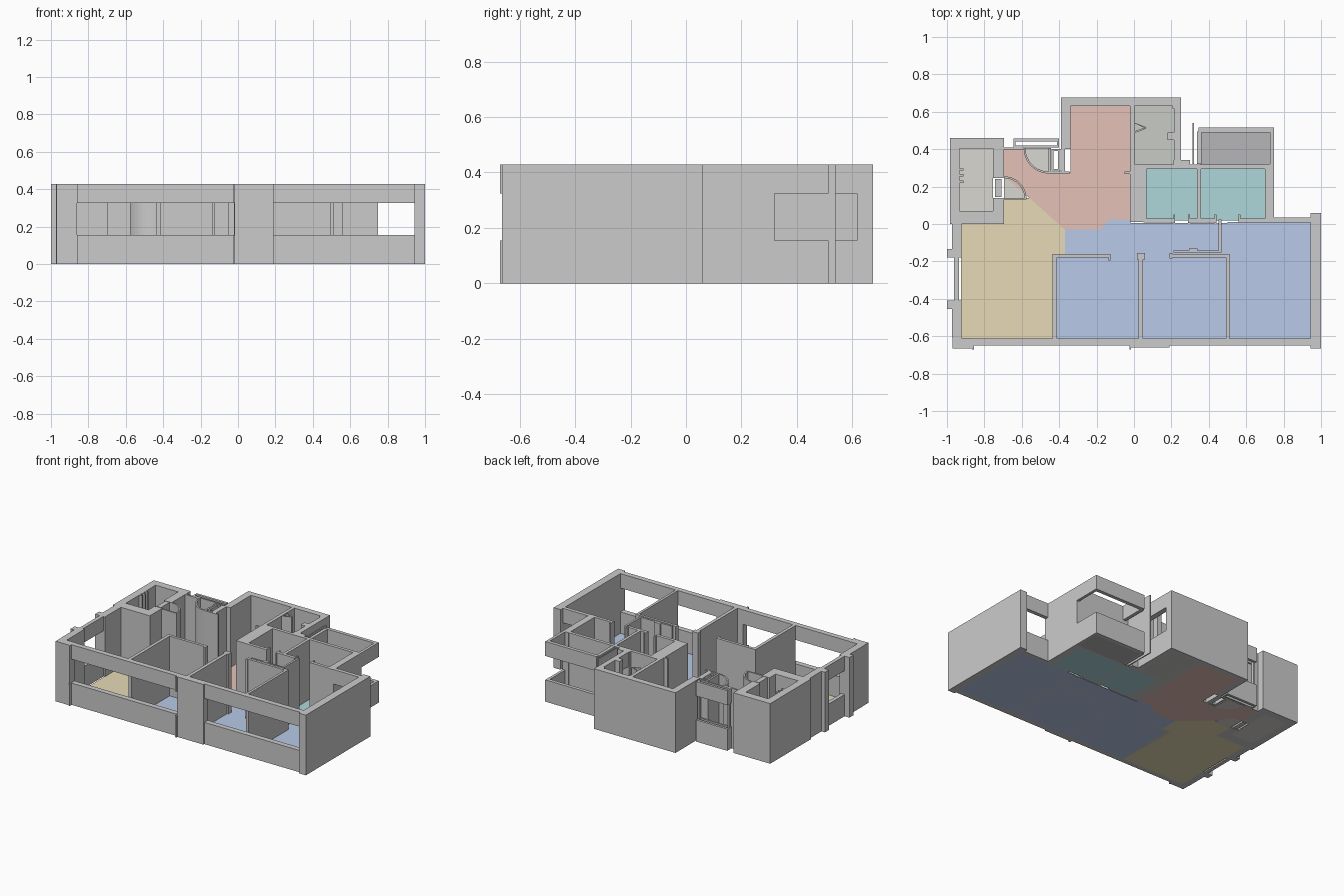
import bpy, bmesh, math

if "Cube" in bpy.data.objects:
    bpy.data.objects.remove(bpy.data.objects["Cube"])

H, SILL, HEAD = 0.428, 0.155, 0.325   # wall height, window bottom, window top


def prism(name, pts, z0=0.0, z1=H, mat=None):
    """Extrude a plan outline between two heights."""
    bm = bmesh.new()
    face = bm.faces.new([bm.verts.new((x, y, z0)) for x, y in pts])
    top = bmesh.ops.extrude_face_region(bm, geom=[face])["geom"]
    verts = [v for v in top if isinstance(v, bmesh.types.BMVert)]
    bmesh.ops.translate(bm, verts=verts, vec=(0, 0, z1 - z0))
    bmesh.ops.recalc_face_normals(bm, faces=bm.faces)
    me = bpy.data.meshes.new(name)
    bm.to_mesh(me)
    bm.free()
    if mat:
        me.materials.append(mat)
    ob = bpy.data.objects.new(name, me)
    bpy.context.collection.objects.link(ob)
    return ob


def rect(x0, x1, y0, y1):
    return [(x0, y0), (x1, y0), (x1, y1), (x0, y1)]


def wall(name, *r):
    prism(name, rect(*r))


def window(name, *r):
    prism(name + "_sill", rect(*r), 0, SILL)
    prism(name + "_lintel", rect(*r), HEAD, H)


def floor(name, pts, mat):
    prism(name, pts, 0.0, 0.003, mat)


def color(name, rgb):
    m = bpy.data.materials.new(name)
    m.diffuse_color = (*rgb, 1)
    m.use_nodes = True
    m.node_tree.nodes["Principled BSDF"].inputs["Base Color"].default_value = m.diffuse_color
    return m


def quarter_wall(name, cx, cy, r, a0, t=0.01):
    """Thin curved wall over a quarter circle."""
    angs = [math.radians(a0 + 90 * i / 10) for i in range(11)]
    outer = [(cx + r * math.cos(a), cy + r * math.sin(a)) for a in angs]
    inner = [(cx + (r - t) * math.cos(a), cy + (r - t) * math.sin(a)) for a in angs]
    prism(name, outer + inner[::-1])
    floor(name + "_floor", [(cx, cy)] + outer, stone)


yellow = color("yellow_floor", (0.80, 0.70, 0.47))
red = color("red_floor", (0.78, 0.54, 0.48))
blue = color("blue_floor", (0.48, 0.59, 0.81))
teal = color("teal_floor", (0.42, 0.68, 0.70))
dark = color("balcony_grey", (0.47, 0.47, 0.48))
stone = color("stone_grey", (0.70, 0.68, 0.63))
green_grey = color("green_grey", (0.58, 0.60, 0.56))

# Floors
floor("living_floor", [(-.925, 0), (-.695, 0), (-.695, .14), (-.56, .14), (-.37, -.03),
                       (-.37, -.16), (-.43, -.16), (-.43, -.615), (-.925, -.615)], yellow)
floor("hall_floor", [(-.34, .635), (-.02, .635), (-.02, .025), (-.13, .025), (-.18, -.03),
                     (-.37, -.03), (-.56, .14), (-.695, .255), (-.695, .4), (-.59, .4),
                     (-.55, .31), (-.455, .275), (-.34, .275)], red)
floor("corridor_floor", [(-.37, -.03), (-.18, -.03), (-.13, .025), (-.02, .025), (-.02, .005),
                         (.505, .005), (.505, -.165), (-.37, -.165)], blue)
floor("bedroom_floor_a", rect(-.415, .03, -.615, -.165), blue)
floor("bedroom_floor_b", rect(.04, .5, -.615, -.165), blue)
floor("bedroom_floor_c", rect(.5, .95, -.615, .01), blue)
floor("bath_floor_a", rect(.06, .34, .02, .3), teal)
floor("bath_floor_b", rect(.355, .705, .02, .3), teal)
floor("balcony_floor", rect(.355, .735, .315, .495), dark)
floor("lobby_floor", rect(0, .215, .315, .64), green_grey)
floor("shaft_floor", rect(-.935, -.755, .07, .405), stone)

# Front facade
wall("front_left_pier", -.97, -.86, -.665, -.61)
window("front_window_left", -.86, -.02, -.65, -.612)
wall("front_middle_pier", -.02, .19, -.66, -.612)
window("front_window_right", .19, .945, -.65, -.612)
for i, x in enumerate((-.865, -.025)):
    window(f"front_fin_{i}", x, x + .01, -.672, -.64)

# East side
wall("east_wall", .945, 1.0, -.665, .06)
window("rear_bedroom_window", .745, .945, .008, .035)
wall("bath_east_wall", .70, .748, .005, .32)

# West side
wall("west_wall_front", -.972, -.922, -.61, -.41)
wall("west_wall_rear", -.972, -.922, -.18, 0)
window("west_window", -.962, -.935, -.41, -.18)
wall("west_nib_front", -1.0, -.965, -.455, -.41)
wall("west_nib_rear", -1.0, -.965, -.18, -.135)

# Shaft at the rear left
wall("shaft_west_lower", -.985, -.932, 0, .19)
wall("shaft_west_upper", -.985, -.932, .19, .46)
wall("shaft_south", -.932, -.695, 0, .07)
wall("shaft_north", -.932, -.695, .405, .46)
wall("shaft_east_lower", -.755, -.695, .07, .14)
wall("shaft_east_upper", -.755, -.695, .245, .405)
wall("shaft_door", -.742, -.708, .145, .24)
for y in (.22, .255, .285):
    wall("shaft_rail", -.932, -.912, y, y + .012)

# Rear entry window with curved door screens
window("entry_window_outer", -.645, -.4, .44, .457)
window("entry_window_inner", -.645, -.4, .41, .42)
for x in (-.645, -.412):
    wall("entry_window_post", x, x + .012, .42, .44)
wall("entry_return", -.695, -.59, .398, .41)
quarter_wall("entry_screen", -.455, .405, .135, 180)
wall("entry_screen_side", -.457, -.445, .275, .405)
quarter_wall("living_screen", -.695, .135, .12, 0)
wall("living_screen_side", -.695, -.575, .13, .14)
for r in ((-.44, -.43, .285, .4), (-.405, -.39, .285, .4), (-.43, -.405, .39, .4), (-.43, -.405, .285, .295)):
    wall("entry_duct", *r)
wall("entry_threshold_wall", -.455, -.345, .268, .28)
wall("hall_door_jamb", -.05, -.02, .268, .28)

# Rear block
wall("rear_west_wall", -.39, -.34, .4, .675)
wall("rear_west_wall_thin", -.39, -.37, .275, .4)
wall("rear_north_wall", -.34, .252, .632, .675)
wall("lobby_west_wall", -.022, .002, .32, .632)
wall("core_wall", -.022, .05, .01, .32)
window("lobby_window", .215, .252, .34, .618)
wall("lobby_window_post", .205, .252, .618, .632)
wall("lobby_window_end", .21, .3, .315, .342)
prism("lobby_bifold", [(0, .54), (.065, .51), (.065, .518), (.008, .54)])
prism("lobby_bifold_leaf", [(0, .485), (.065, .51), (.065, .518), (0, .495)])
wall("lobby_east_jamb", .18, .215, .45, .49)

# Balcony
wall("balcony_screen", .312, .32, .32, .54)
window("balcony_west", .337, .36, .32, .495)
window("balcony_north", .345, .748, .49, .515)
window("balcony_east", .728, .748, .32, .49)

# Bathrooms
wall("bath_north_wall", .002, .70, .295, .318)
wall("bath_west_wall", .045, .066, .03, .295)
wall("bath_divider", .337, .358, .03, .295)
for x0, x1 in ((.05, .21), (.3, .43), (.57, .70)):
    wall("bath_south_wall", x0, x1, .008, .03)
for x in (.21, .29, .43, .56):
    wall("bath_door_jamb", x, x + .01, .005, .05)

# Interior partitions
for x0, x1 in ((-.435, -.412), (.024, .048), (.492, .51)):
    wall("room_divider", x0, x1, -.612, -.16)
wall("bedroom_wall_a", -.412, -.125, -.18, -.16)
wall("bedroom_jamb_a", -.137, -.125, -.195, -.16)
wall("bedroom_jamb_b", .015, .058, -.19, -.155)
wall("bedroom_wall_b", .2, .492, -.178, -.16)
wall("bedroom_jamb_c", .19, .205, -.185, -.155)
wall("closet_front", .21, .46, -.152, -.142)
wall("closet_end", .453, .467, -.152, .025)
wall("closet_jamb", .295, .34, -.142, -.13)
